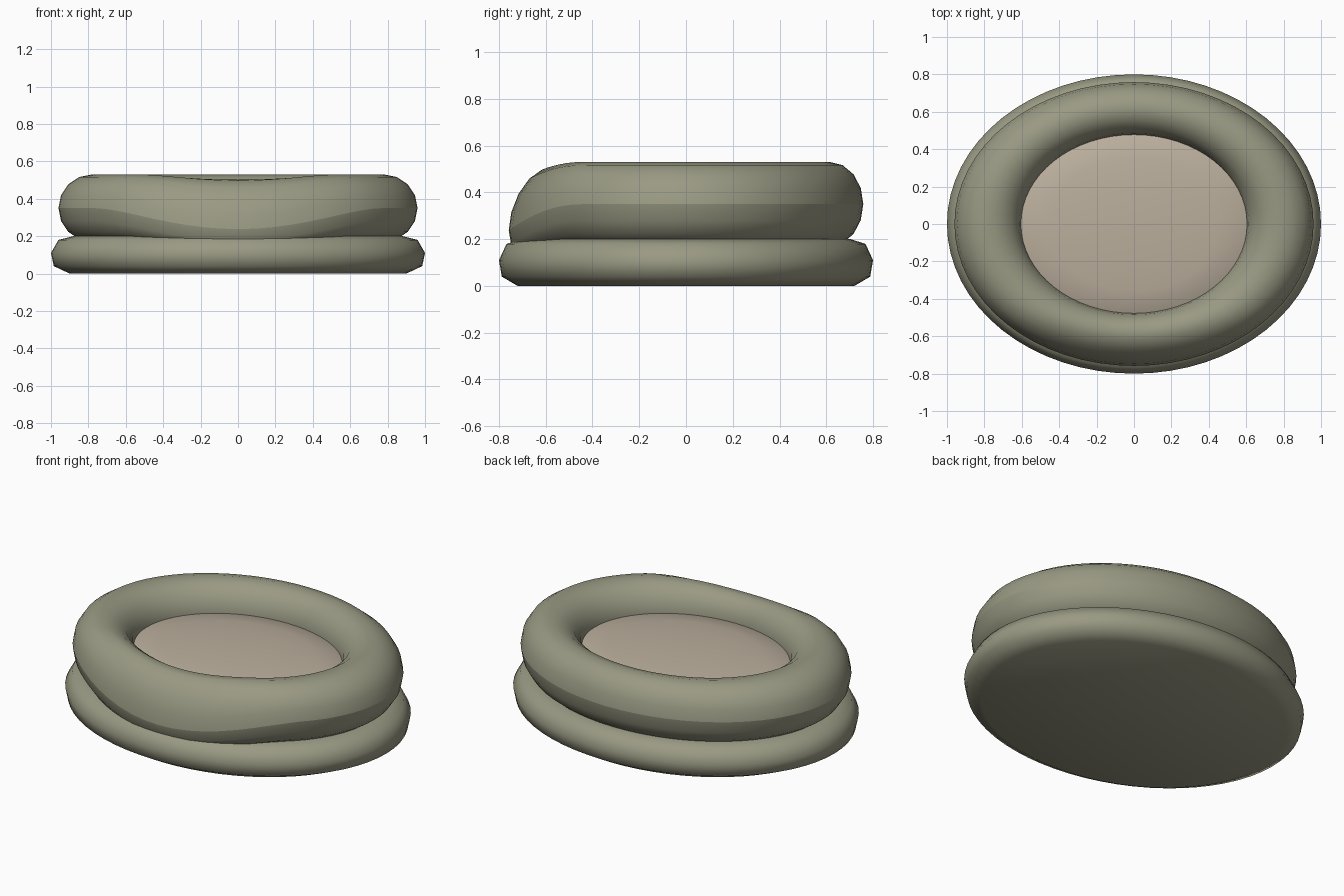
import bpy, bmesh, math

if "Cube" in bpy.data.objects:
    bpy.data.objects.remove(bpy.data.objects["Cube"])

SEG = 64


def material(name, rgb):
    m = bpy.data.materials.new(name)
    m.diffuse_color = (*rgb, 1)
    m.use_nodes = True
    m.node_tree.nodes["Principled BSDF"].inputs["Base Color"].default_value = m.diffuse_color
    return m


def finish(bm, name, mat, angle):
    bmesh.ops.recalc_face_normals(bm, faces=bm.faces)
    me = bpy.data.meshes.new(name)
    bm.to_mesh(me)
    bm.free()
    ob = bpy.data.objects.new(name, me)
    bpy.context.collection.objects.link(ob)
    me.materials.append(mat)
    bpy.ops.object.select_all(action='DESELECT')
    ob.select_set(True)
    bpy.context.view_layer.objects.active = ob
    bpy.ops.object.shade_smooth_by_angle(angle=math.radians(angle), keep_sharp_edges=True)
    return ob


def oval_rings(bm, profile, y_scale):
    """One vertex ring per profile point (radius, height)."""
    return [[bm.verts.new((r * math.cos(2 * math.pi * i / SEG),
                           r * math.sin(2 * math.pi * i / SEG) * y_scale, z))
             for i in range(SEG)] for r, z in profile]


def bridge(bm, a, b):
    for i in range(SEG):
        j = (i + 1) % SEG
        bm.faces.new((a[i], a[j], b[j], b[i]))


def oval_solid(name, profile, y_scale, mat, angle):
    bm = bmesh.new()
    rings = oval_rings(bm, profile, y_scale)
    for a, b in zip(rings, rings[1:]):
        bridge(bm, a, b)
    bm.faces.new(rings[0])
    bm.faces.new(rings[-1])
    return finish(bm, name, mat, angle)


olive = material("olive fabric", (0.32, 0.32, 0.23))
beige = material("beige fabric", (0.50, 0.43, 0.34))

# Flat oval base pad
oval_solid("base_pad", [(0.90, 0), (0.985, 0.04), (1.0, 0.11), (0.96, 0.18),
                        (0.88, 0.2), (0.6, 0.205)], 0.8, olive, 60)

# Gently domed sleeping cushion
oval_solid("inner_cushion", [(0.56, 0.2), (0.63, 0.32), (0.63, 0.36), (0.6, 0.375),
                             (0.45, 0.393), (0.3, 0.403), (0.15, 0.408), (0.03, 0.41)],
           0.79, beige, 60)

# Round bolster with a lowered front and a seam on its widest line
N = 16
profile = [(0.78 + 0.18 * math.cos(2 * math.pi * k / N),
            0.35 + 0.18 * math.sin(2 * math.pi * k / N)) for k in range(N)]
bm = bmesh.new()
rings = oval_rings(bm, profile, 0.79)
for k in range(N):
    bridge(bm, rings[k], rings[(k + 1) % N])
for v in bm.verts:
    v.co.z -= 1.18 * max(0, -v.co.y - 0.45) ** 2
outer = set(rings[0])
for e in bm.edges:
    if e.verts[0] in outer and e.verts[1] in outer:
        e.smooth = False
finish(bm, "bolster", olive, 60)
